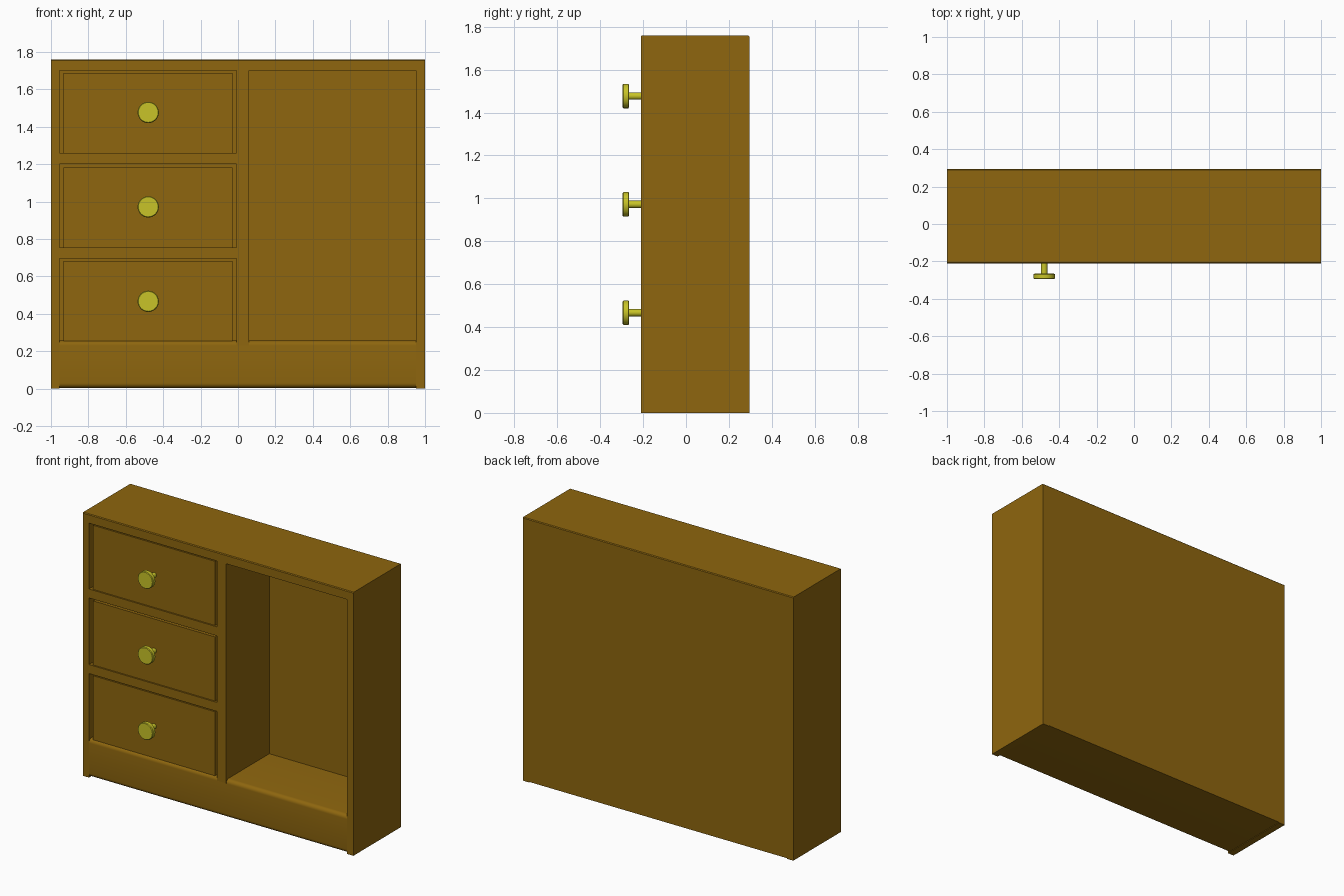
import bpy, bmesh, math
from mathutils import Matrix, Vector

if "Cube" in bpy.data.objects:
    bpy.data.objects.remove(bpy.data.objects["Cube"])

FRONT, BACK, TOP = -0.21, 0.295, 1.76


def material(name, colour):
    m = bpy.data.materials.new(name)
    m.diffuse_color = (*colour, 1)
    m.use_nodes = True
    m.node_tree.nodes["Principled BSDF"].inputs["Base Color"].default_value = m.diffuse_color
    return m


wood = material("wood", (0.271, 0.133, 0.0044))
brass = material("brass", (0.578, 0.552, 0.021))


def finish(name, bm, mat):
    me = bpy.data.meshes.new(name)
    bm.to_mesh(me)
    bm.free()
    me.materials.append(mat)
    ob = bpy.data.objects.new(name, me)
    bpy.context.collection.objects.link(ob)
    bpy.ops.object.select_all(action='DESELECT')
    bpy.context.view_layer.objects.active = ob
    ob.select_set(True)
    bpy.ops.object.shade_smooth_by_angle(angle=math.radians(35))
    return ob


def box(name, x, y, z, bevel=0, segments=1, pick=None):
    """Box from (min, max) ranges; edges chosen by pick(midpoint, direction) are rounded."""
    bm = bmesh.new()
    bmesh.ops.create_cube(bm, size=1)
    for v in bm.verts:
        v.co = Vector(r[0] if c < 0 else r[1] for c, r in zip(v.co, (x, y, z)))
    if bevel:
        edges = [e for e in bm.edges
                 if pick((e.verts[0].co + e.verts[1].co) / 2, e.verts[1].co - e.verts[0].co)]
        bmesh.ops.bevel(bm, geom=edges, offset=bevel, segments=segments,
                        profile=0.5, affect='EDGES')
    return finish(name, bm, wood)


def along_x_front(mid, d):
    return abs(d.x) > 0.1 and mid.y < FRONT + 0.01


# Carcass
box("left_side", (-1, -0.955), (FRONT, BACK), (0, 1.70))
box("right_side", (0.953, 1), (FRONT, BACK), (0, 1.70))
box("top_panel", (-1, 1), (FRONT, BACK), (1.70, TOP), 0.005, 1,
    lambda mid, d: abs(d.x) > 0.1 and mid.z > TOP - 0.01)
box("back_panel", (-0.955, 0.953), (0.245, BACK), (0.25, 1.70))
box("base", (-0.955, 0.953), (FRONT, BACK), (0.004, 0.257), 0.026, 6, along_x_front)
box("divider", (-0.008, 0.06), (FRONT, 0.245), (0.232, 1.70))
for i, z in enumerate((0.695, 1.20)):
    box(f"drawer_rail_{i + 1}", (-0.955, -0.008), (FRONT, 0.245), (z, z + 0.06))


# Knob profile (radius, distance along axis) spun about the y axis
def knob(name, x, z):
    profile = [(0.017, -0.19), (0.017, -0.265), (0.052, -0.265), (0.057, -0.269),
               (0.057, -0.291), (0.053, -0.295), (0, -0.295)]
    bm = bmesh.new()
    vs = [bm.verts.new((r, y, 0)) for r, y in profile]
    es = [bm.edges.new(p) for p in zip(vs, vs[1:])]
    bmesh.ops.spin(bm, geom=vs + es, cent=(0, 0, 0), axis=(0, 1, 0),
                   angle=math.tau, steps=32, use_merge=True)
    bmesh.ops.remove_doubles(bm, verts=bm.verts, dist=1e-5)
    bmesh.ops.recalc_face_normals(bm, faces=bm.faces)
    bmesh.ops.transform(bm, matrix=Matrix.Translation((x, 0, z)), verts=bm.verts)
    finish(name, bm, brass)


# Drawers with knobs
for i, z in enumerate((0.255, 0.755, 1.26)):
    box(f"drawer_{i + 1}", (-0.932, -0.03), (FRONT + 0.01, 0.245), (z, z + 0.428))
    knob(f"knob_{i + 1}", -0.48, (0.467, 0.972, 1.477)[i])
